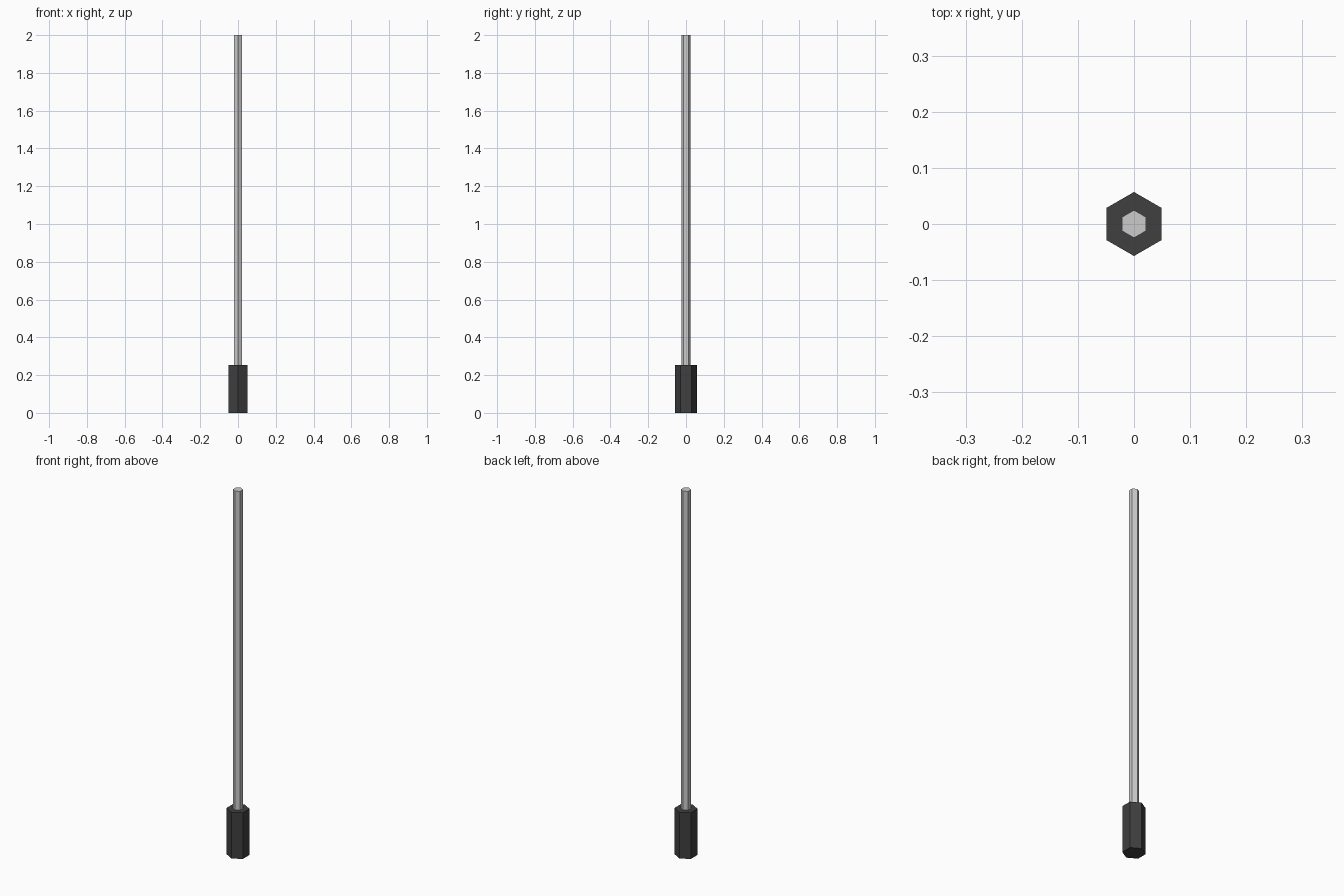
import bpy

if "Cube" in bpy.data.objects:
    bpy.data.objects.remove(bpy.data.objects["Cube"])


def hex_rod(name, radius, z0, z1):
    """Flat-shaded six-sided rod with points facing front and back."""
    bpy.ops.mesh.primitive_cylinder_add(
        vertices=6, radius=radius, depth=z1 - z0, location=(0, 0, (z0 + z1) / 2))
    obj = bpy.context.object
    obj.name = name
    return obj


# Dark grip at the base
grip = hex_rod("grip", 0.057, 0.0, 0.253)
dark = bpy.data.materials.new("dark_grip")
dark.diffuse_color = (0.05, 0.05, 0.05, 1)
dark.use_nodes = True
dark.node_tree.nodes["Principled BSDF"].inputs["Base Color"].default_value = dark.diffuse_color
grip.data.materials.append(dark)

# Long thin grey shaft, seated in the grip
hex_rod("shaft", 0.0247, 0.2, 2.0)
